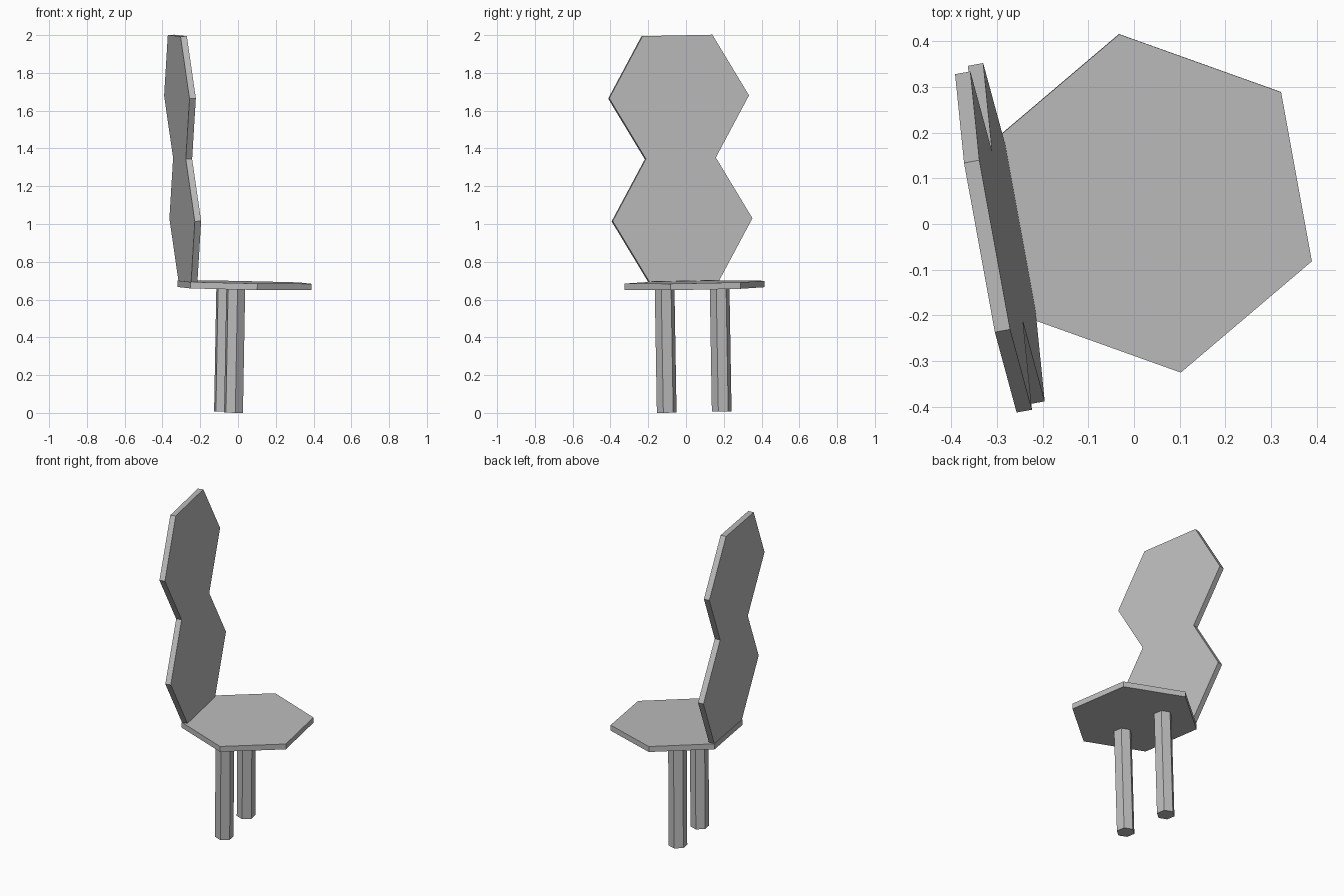
import bpy, bmesh
from math import radians, sin, cos
from mathutils import Vector

cube = bpy.data.objects.get("Cube")
if cube:
    bpy.data.objects.remove(cube)

grey = bpy.data.materials.new("plain grey")
grey.use_nodes = True
colour = (0.5, 0.5, 0.5, 1)
grey.diffuse_color = colour
grey.node_tree.nodes["Principled BSDF"].inputs["Base Color"].default_value = colour

SIDE = 0.376     # panel radius, equal to its side length
THICK = 0.034


def hex_prism(name, top_centre, normal, across, radius, depth, spin=0):
    """Flat-shaded hexagonal prism hanging below top_centre, a corner along 'across'."""
    normal = normal.normalized()
    x = across.cross(normal).normalized()
    y = normal.cross(x)
    bm = bmesh.new()
    ring = []
    for k in range(6):
        a = radians(30 + 60 * k + spin)
        ring.append(bm.verts.new(top_centre + radius * (cos(a) * x + sin(a) * y)))
    top = bm.faces.new(ring)
    ext = bmesh.ops.extrude_face_region(bm, geom=[top], use_keep_orig=True)
    moved = [g for g in ext["geom"] if isinstance(g, bmesh.types.BMVert)]
    bmesh.ops.translate(bm, verts=moved, vec=-normal * depth)
    bmesh.ops.recalc_face_normals(bm, faces=bm.faces)
    mesh = bpy.data.meshes.new(name)
    bm.to_mesh(mesh)
    bm.free()
    mesh.materials.append(grey)
    obj = bpy.data.objects.new(name, mesh)
    bpy.context.collection.objects.link(obj)
    return obj


# Shared direction of the hinge between seat and back
across = Vector((-0.179, 0.984, 0.02)).normalized()

# Seat
seat_up = Vector((0.018, -0.017, 1)).normalized()
seat_top = Vector((0.035, 0.045, 0.692))
hex_prism("seat", seat_top, seat_up, across, SIDE, THICK)

# Backrest: two panels stacked edge to edge
back_up = Vector((-0.043, -0.028, 0.998)).normalized()
back_face = across.cross(back_up)
lower = Vector((-0.2625, -0.018, 1.023))
for i, name in enumerate(("lower_back_panel", "upper_back_panel")):
    centre = lower + back_up * (i * 0.651)
    hex_prism(name, centre, back_face, across, SIDE, THICK)

# Two hexagonal legs under the rear half of the seat
seat_x = across.cross(seat_up).normalized()
for name, side in (("front_leg", -1), ("rear_leg", 1)):
    top = seat_top - seat_up * THICK - seat_x * 0.074 + across * (0.148 * side)
    hex_prism(name, top, seat_up, across, 0.053, 0.655)
